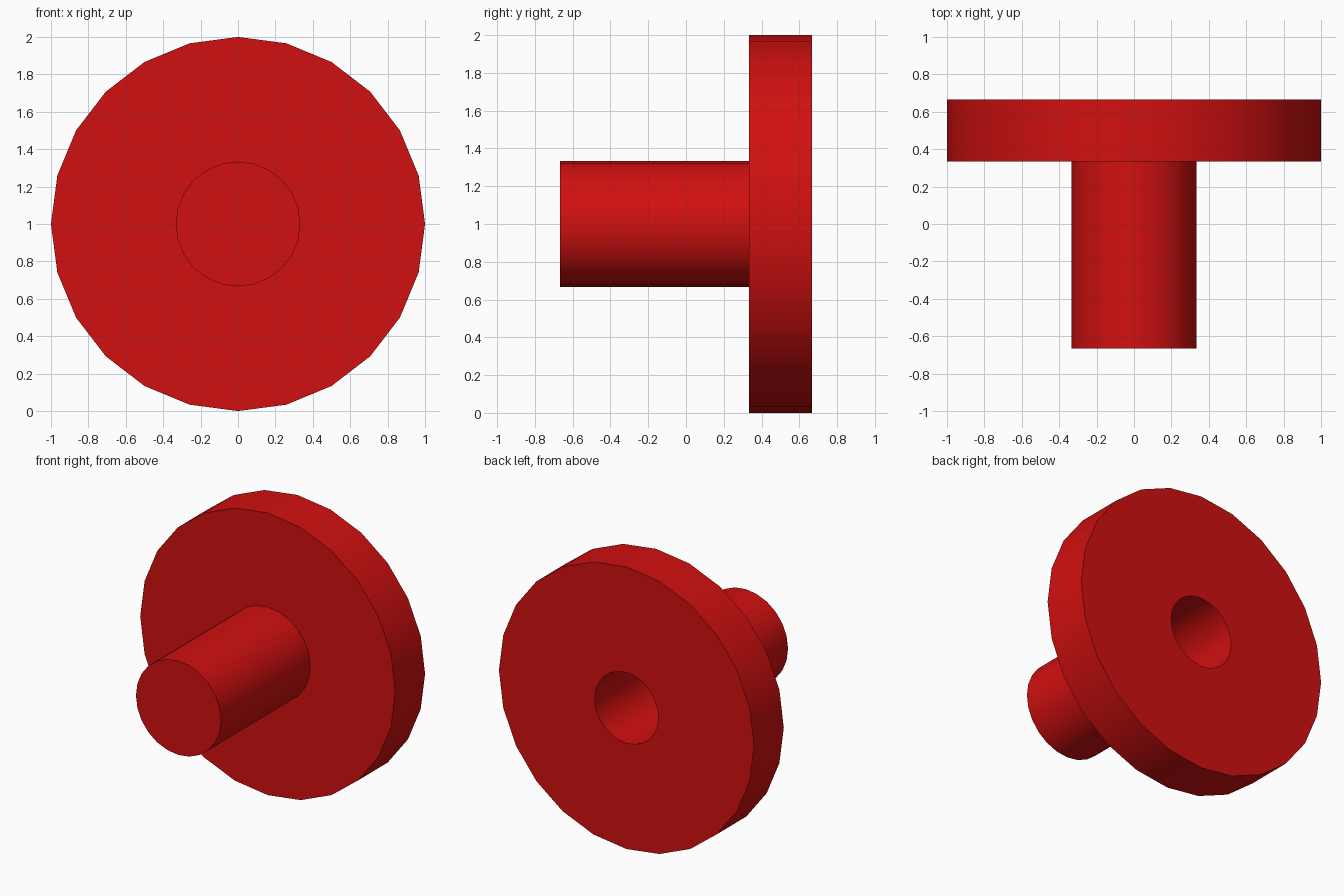
import bpy, bmesh, math

if "Cube" in bpy.data.objects:
    bpy.data.objects.remove(bpy.data.objects["Cube"], do_unlink=True)

# Single red finish
red = bpy.data.materials.new("red")
colour = (0.64, 0.005, 0.005, 1.0)
red.diffuse_color = colour
red.use_nodes = True
red.node_tree.nodes["Principled BSDF"].inputs["Base Color"].default_value = colour

# Half section (radius, y): closed post, wide flange, blind bore opening at the back
SEGMENTS = 24
THIRD = 1 / 3
section = [
    (0, -2 * THIRD), (THIRD, -2 * THIRD),      # post front cap
    (THIRD, THIRD), (1, THIRD),                # post side, flange front
    (1, 2 * THIRD), (0.25, 2 * THIRD),         # flange rim and back
    (0.25, -0.58), (0, -0.58),                 # bore wall and floor
]

# Revolve the section around the y axis
bm = bmesh.new()
verts = [bm.verts.new((r, y, 0)) for r, y in section]
edges = [bm.edges.new(pair) for pair in zip(verts, verts[1:])]
bmesh.ops.spin(bm, geom=verts + edges, cent=(0, 0, 0), axis=(0, 1, 0),
               angle=math.tau, steps=SEGMENTS)
bmesh.ops.remove_doubles(bm, verts=bm.verts, dist=1e-4)
bmesh.ops.recalc_face_normals(bm, faces=bm.faces)
bmesh.ops.translate(bm, verts=bm.verts, vec=(0, 0, 1))

mesh = bpy.data.meshes.new("flanged_post")
bm.to_mesh(mesh)
bm.free()
mesh.materials.append(red)
post = bpy.data.objects.new("flanged_post", mesh)
bpy.context.collection.objects.link(post)

# Smooth round walls, crisp rims
bpy.ops.object.select_all(action='DESELECT')
post.select_set(True)
bpy.context.view_layer.objects.active = post
bpy.ops.object.shade_smooth_by_angle(angle=math.radians(30))
